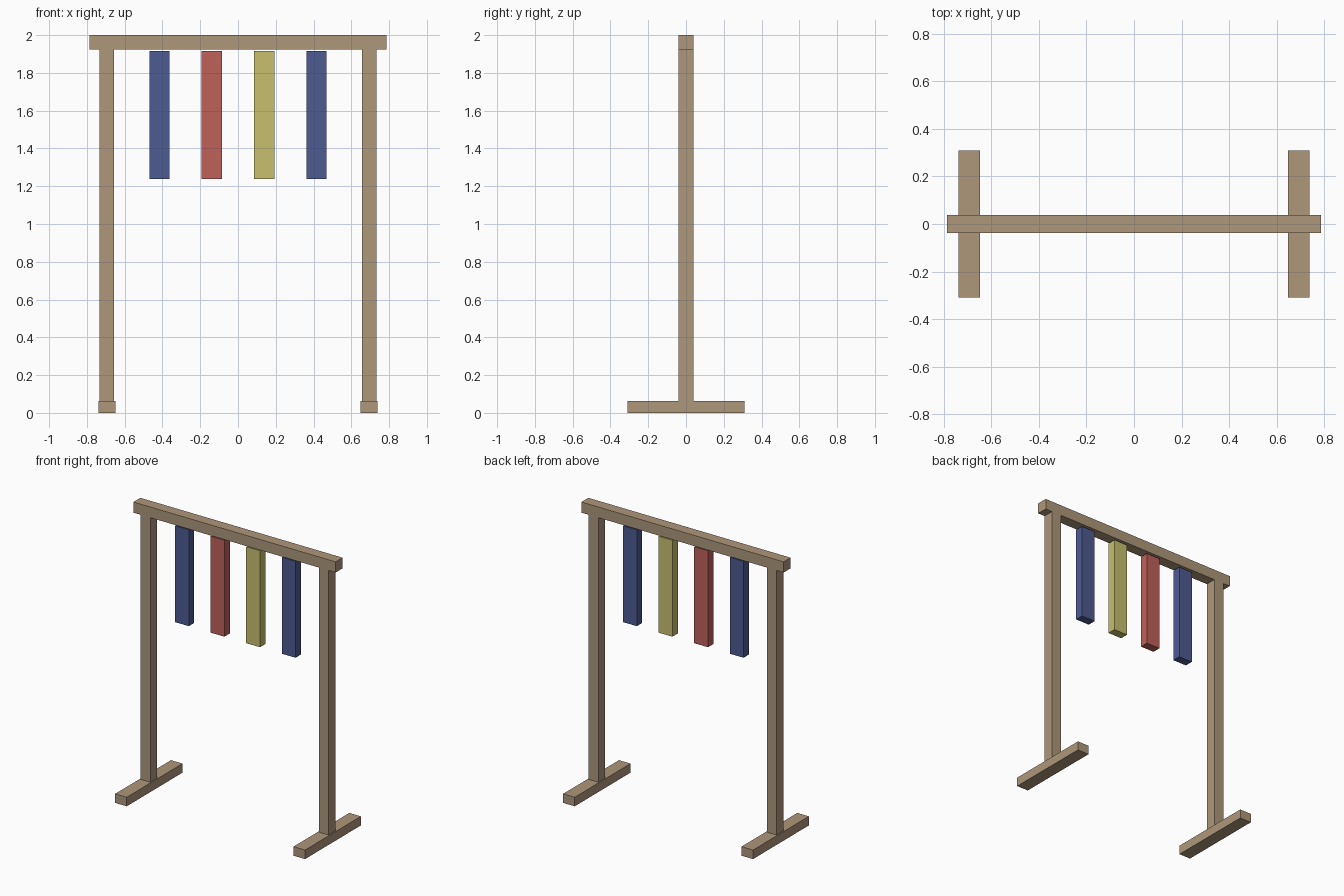
import bpy
import bmesh

if "Cube" in bpy.data.objects:
    bpy.data.objects.remove(bpy.data.objects["Cube"], do_unlink=True)


def make_material(name, rgb):
    mat = bpy.data.materials.new(name)
    mat.use_nodes = True
    color = (*rgb, 1.0)
    mat.diffuse_color = color
    mat.node_tree.nodes["Principled BSDF"].inputs["Base Color"].default_value = color
    return mat


def make_block(name, center_x, width, depth, bottom, top, mat):
    """Flat-shaded block centred on y = 0, spanning bottom to top."""
    bm = bmesh.new()
    bmesh.ops.create_cube(bm, size=1.0)
    bmesh.ops.scale(bm, vec=(width, depth, top - bottom), verts=bm.verts)
    mesh = bpy.data.meshes.new(name)
    bm.to_mesh(mesh)
    bm.free()
    mesh.materials.append(mat)
    obj = bpy.data.objects.new(name, mesh)
    obj.location = (center_x, 0, (bottom + top) / 2)
    bpy.context.collection.objects.link(obj)
    return obj


wood = make_material("wood", (0.42, 0.31, 0.197))
blue = make_material("blue", (0.075, 0.103, 0.285))
red = make_material("red", (0.515, 0.12, 0.102))
yellow = make_material("yellow", (0.57, 0.52, 0.155))

FOOT_TOP = 0.064
BEAM_BOTTOM = 1.925
POST_X = 0.694
TIMBER = 0.077

# Top beam
make_block("top_beam", 0, 1.574, TIMBER, BEAM_BOTTOM, 2.0, wood)

# Posts standing on long feet
for side, sign in (("left", 1), ("right", -1)):
    make_block(side + "_post", sign * POST_X, TIMBER, TIMBER, FOOT_TOP, BEAM_BOTTOM, wood)
    make_block(side + "_foot", sign * POST_X, 0.09, 0.62, 0, FOOT_TOP, wood)

# Row of coloured hanging bars just below the beam
SPACING = 0.277
for i, mat in enumerate((blue, red, yellow, blue)):
    make_block(f"hanging_bar_{i + 1}", (i - 1.5) * SPACING, 0.107, 0.06, 1.237, 1.915, mat)
